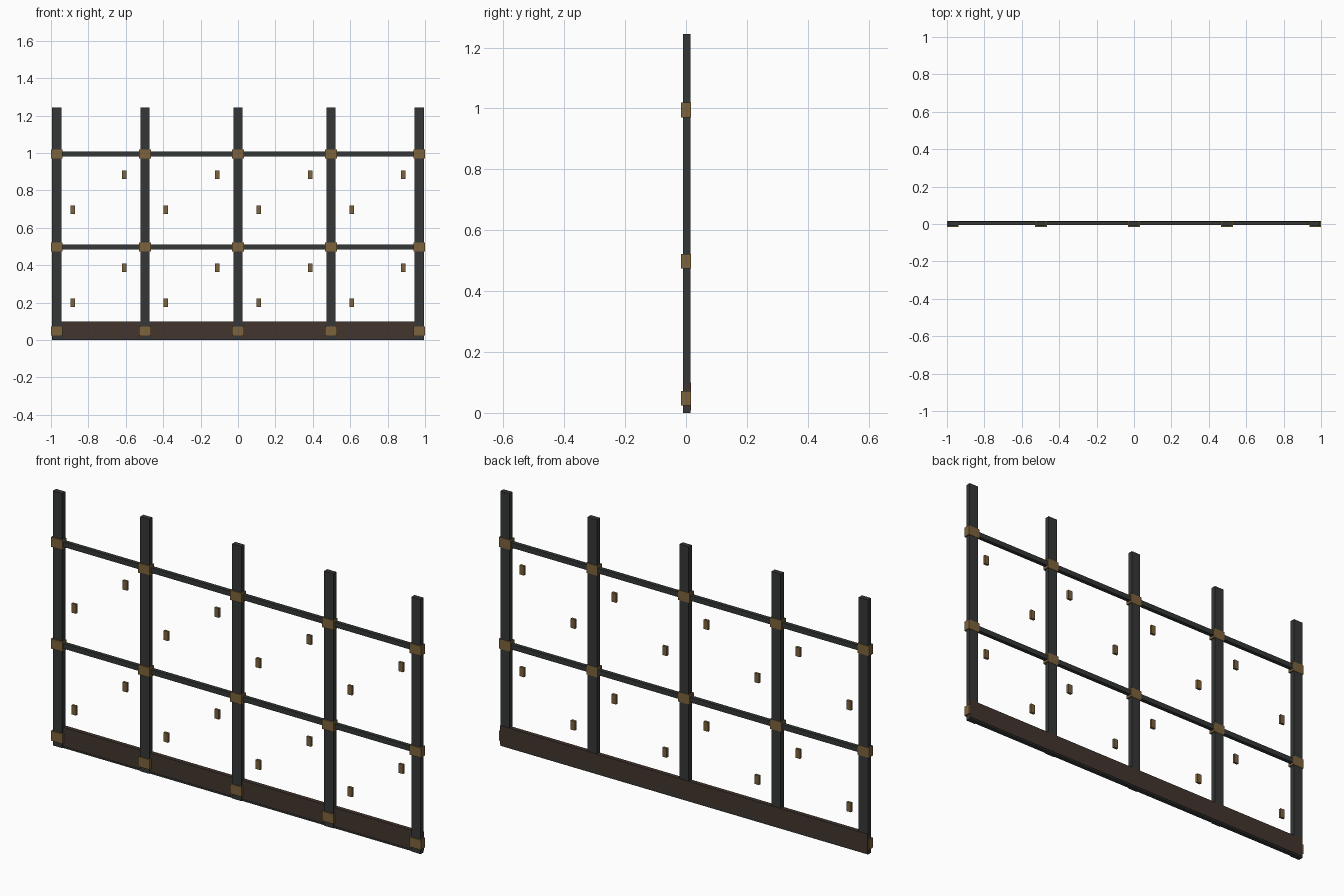
import bpy

if "Cube" in bpy.data.objects:
    bpy.data.objects.remove(bpy.data.objects["Cube"])


def material(name, rgb):
    m = bpy.data.materials.new(name)
    m.diffuse_color = (*rgb, 1)
    m.use_nodes = True
    m.node_tree.nodes["Principled BSDF"].inputs["Base Color"].default_value = m.diffuse_color
    return m


STEEL = material("dark_steel", (0.035, 0.038, 0.038))
WOOD = material("dark_wood", (0.055, 0.035, 0.027))
BRASS = material("aged_brass", (0.2, 0.125, 0.045))


def box(name, x, y, z, mat):
    """Box from (min, max) ranges on each axis."""
    bpy.ops.mesh.primitive_cube_add(
        size=1, location=[(a + b) / 2 for a, b in (x, y, z)])
    ob = bpy.context.object
    ob.name = name
    ob.scale = [b - a for a, b in (x, y, z)]
    bpy.ops.object.transform_apply(location=False, rotation=False, scale=True)
    ob.data.materials.append(mat)
    return ob


def span(c, size):
    return (c - size / 2, c + size / 2)


# Upright posts, each with a bracket at every rail level
for i, x in enumerate((-0.969, -0.497, 0, 0.497, 0.969)):
    box(f"post_{i}", span(x, 0.05), (-0.010, 0.0145), (0, 1.244), STEEL)
    for j, z in enumerate((0.048, 0.498, 0.995)):
        box(f"bracket_{i}_{j}", span(x, 0.062), (-0.0165, 0.016),
            span(z, 0.048), BRASS)

# Horizontal rails
for j, z in enumerate((0.498, 0.995)):
    box(f"rail_{j}", (-0.994, 0.994), (-0.006, 0.013), span(z, 0.025), STEEL)

# Kick board with a thin sill under it
box("kick_board", (-0.994, 0.994), (-0.004, 0.0165), (0.008, 0.1), WOOD)
box("sill", (-0.994, 0.994), (-0.006, 0.0145), (0, 0.008), STEEL)

# Small panel clips, two per bay: low on the left, high on the right
for row, z0 in enumerate((0, 0.497)):
    for bay, (xl, xr) in enumerate(((-0.884, -0.608), (-0.386, -0.112),
                                    (0.112, 0.386), (0.608, 0.884))):
        for side, x, z in (("low", xl, 0.199), ("high", xr, 0.386)):
            box(f"clip_{side}_{row}_{bay}", span(x, 0.024), span(0, 0.012),
                span(z + z0, 0.045), BRASS)
